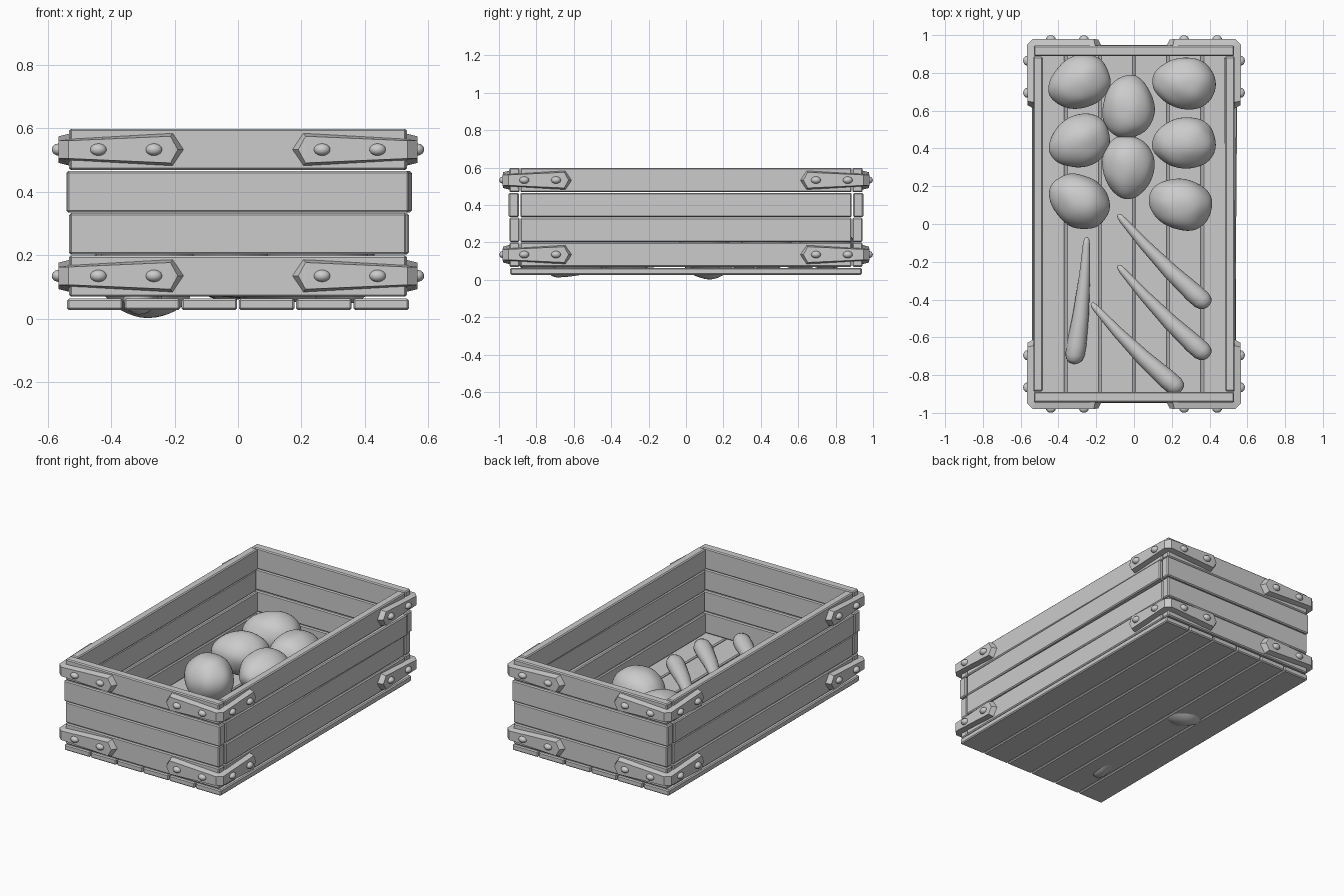
import bpy, bmesh, math
from mathutils import Vector, Matrix, noise

cube = bpy.data.objects.get("Cube")
if cube:
    bpy.data.objects.remove(cube, do_unlink=True)

grey = bpy.data.materials.new("plain grey")
grey.use_nodes = True
grey.diffuse_color = (0.6, 0.6, 0.6, 1)
grey.node_tree.nodes["Principled BSDF"].inputs["Base Color"].default_value = (0.6, 0.6, 0.6, 1)


def finish(name, bm, smooth=False):
    bmesh.ops.recalc_face_normals(bm, faces=bm.faces)
    mesh = bpy.data.meshes.new(name)
    bm.to_mesh(mesh)
    bm.free()
    mesh.materials.append(grey)
    for p in mesh.polygons:
        p.use_smooth = smooth
    obj = bpy.data.objects.new(name, mesh)
    bpy.context.collection.objects.link(obj)
    return obj


def board(name, centre, size, turn=0, tilt=0):
    """Bevelled plank; turn is about z, tilt is about its own length in x."""
    bm = bmesh.new()
    bmesh.ops.create_cube(bm, size=1, matrix=Matrix.Diagonal((*size, 1)))
    bmesh.ops.bevel(bm, geom=bm.edges[:], offset=0.006, segments=1, affect='EDGES')
    bm.transform(Matrix.Translation(centre) @ Matrix.Rotation(turn, 4, 'Z')
                 @ Matrix.Rotation(tilt, 4, 'X'))
    return finish(name, bm)


# Floor planks
pitch = 0.1805
for i in range(6):
    board(f"floor_plank_{i + 1}", ((i - 2.5) * pitch, 0, 0.045),
          (pitch - 0.005, 1.88, 0.036))

# Wall planks, four rows, a little out of true
row_height = 0.133
left_turn = [0, 0.006, -0.008, 0]
for row in range(4):
    z = 0.068 + row_height * (row + 0.5)
    h = row_height - 0.003
    bulge = 0.008 if row == 2 else 0
    for sy, label in ((-1, "front"), (1, "back")):
        board(f"{label}_plank_{row + 1}", (0, sy * (0.917 + bulge / 2), z),
              (1.06 + bulge * 2, 0.054, h))
    for sx, label in ((1, "left"), (-1, "right")):
        board(f"{label}_plank_{row + 1}", (sx * (0.508 + bulge), 0, z),
              (0.05, 1.772, h), turn=left_turn[row] if sx > 0 else 0)


def bracket(name, sx, sy, zc):
    """Pointed strap folded round one corner, given as plan stations."""
    wide, slim = 0.052, 0.034
    stations = [  # wall point, outer point, wall half height, outer half height
        ((0.17, 0.94), (0.19, 0.977), 0, 0),
        ((0.205, 0.94), (0.213, 0.979), wide, wide - 0.01),
        ((0.525, 0.94), (0.535, 0.98), slim, slim - 0.006),
        ((0.525, 0.94), (0.566, 0.95), slim, slim - 0.006),
        ((0.525, 0.643), (0.565, 0.651), wide, wide - 0.01),
        ((0.525, 0.608), (0.563, 0.628), 0, 0),
    ]
    bm = bmesh.new()
    rings = []
    for wall, outer, hw, ho in stations:
        corners = ((wall, hw), (outer, ho), (outer, -ho), (wall, -hw))
        rings.append([bm.verts.new((sx * p[0], sy * p[1], zc + h)) for p, h in corners])
    for a, b in zip(rings, rings[1:]):
        for k in range(4):
            n = (k + 1) % 4
            bm.faces.new((a[k], a[n], b[n], b[k]))
    bm.faces.new(rings[0])
    bm.faces.new(rings[-1])
    bmesh.ops.remove_doubles(bm, verts=bm.verts, dist=0.0005)
    finish(name, bm)


def rivet(name, centre, size):
    bm = bmesh.new()
    bmesh.ops.create_uvsphere(bm, u_segments=16, v_segments=10, radius=1,
                              matrix=Matrix.Translation(centre) @ Matrix.Diagonal((*size, 1)))
    finish(name, bm, True)


# Corner straps and their rivets
for sx, side in ((1, "left"), (-1, "right")):
    for sy, end in ((-1, "front"), (1, "back")):
        for zc, level in ((0.135, "lower"), (0.533, "upper")):
            tag = f"{level}_{end}_{side}"
            bracket(f"{tag}_bracket", sx, sy, zc)
            for x in (0.265, 0.44):
                rivet(f"{tag}_end_rivet", (sx * x, sy * 0.978, zc), (0.026, 0.021, 0.019))
            for y in (0.695, 0.865):
                rivet(f"{tag}_side_rivet", (sx * 0.565, sy * y, zc), (0.022, 0.026, 0.019))


def potato(name, x, y, z, angle, rz=0.122):
    """Lumpy egg, long axis turned by angle in plan."""
    bm = bmesh.new()
    bmesh.ops.create_icosphere(bm, subdivisions=4, radius=1)
    seed = Vector((x, y, z)) * 9
    for v in bm.verts:
        d = v.co.normalized()
        lump = 1 + 0.05 * noise.noise(d * 1.5 + seed)
        taper = 1 - 0.1 * d.x
        v.co = Vector((d.x * 0.168, d.y * 0.137 * taper, d.z * rz * taper)) * lump
    bm.transform(Matrix.Translation((x, y, z)) @ Matrix.Rotation(math.radians(angle), 4, 'Z'))
    finish(name, bm, True)


# Two side columns and a middle pair of potatoes
heap = [(-0.29, 0.75, 0.18, 205), (-0.29, 0.435, 0.175, 205), (0.265, 0.745, 0.18, 175),
        (0.265, 0.43, 0.175, 185), (0.245, 0.105, 0.17, 165),
        (-0.03, 0.62, 0.18, 90), (-0.03, 0.30, 0.18, 270)]
for i, spot in enumerate(heap):
    potato(f"potato_{i + 1}", *spot)
potato("potato_low", -0.29, 0.125, 0.142, 145, rz=0.138)


def carrot(name, tip, top, bend=0.0):
    """Tapered root lofted from thin tip to rounded thick end."""
    tip, top = Vector(tip), Vector(top)
    axis = (top - tip).normalized()
    side = axis.cross(Vector((0, 0, 1))).normalized()
    up = side.cross(axis)
    profile = [(0, 0.006), (0.015, 0.014), (0.06, 0.019), (0.3, 0.029), (0.6, 0.042),
               (0.85, 0.052), (0.93, 0.051), (0.97, 0.042), (0.99, 0.027), (1, 0.008)]
    bm = bmesh.new()
    rings = []
    for t, r in profile:
        mid = tip.lerp(top, t) + side * bend * math.sin(math.pi * t)
        angles = [k * math.tau / 16 for k in range(16)]
        rings.append([bm.verts.new(mid + (side * math.cos(a) + up * math.sin(a)) * r)
                      for a in angles])
    for a, b in zip(rings, rings[1:]):
        for k in range(16):
            n = (k + 1) % 16
            bm.faces.new((a[k], a[n], b[n], b[k]))
    bm.faces.new(rings[0])
    bm.faces.new(rings[-1])
    finish(name, bm, True)


# Carrots
carrot("carrot_1", (-0.085, 0.05, 0.1), (0.395, -0.435, 0.105), 0.015)
carrot("carrot_2", (-0.085, -0.22, 0.1), (0.395, -0.705, 0.1), 0.015)
carrot("carrot_3", (-0.225, -0.42, 0.1), (0.25, -0.885, 0.105), 0.015)
carrot("carrot_low", (-0.25, -0.07, 0.11), (-0.32, -0.74, 0.06), -0.012)
